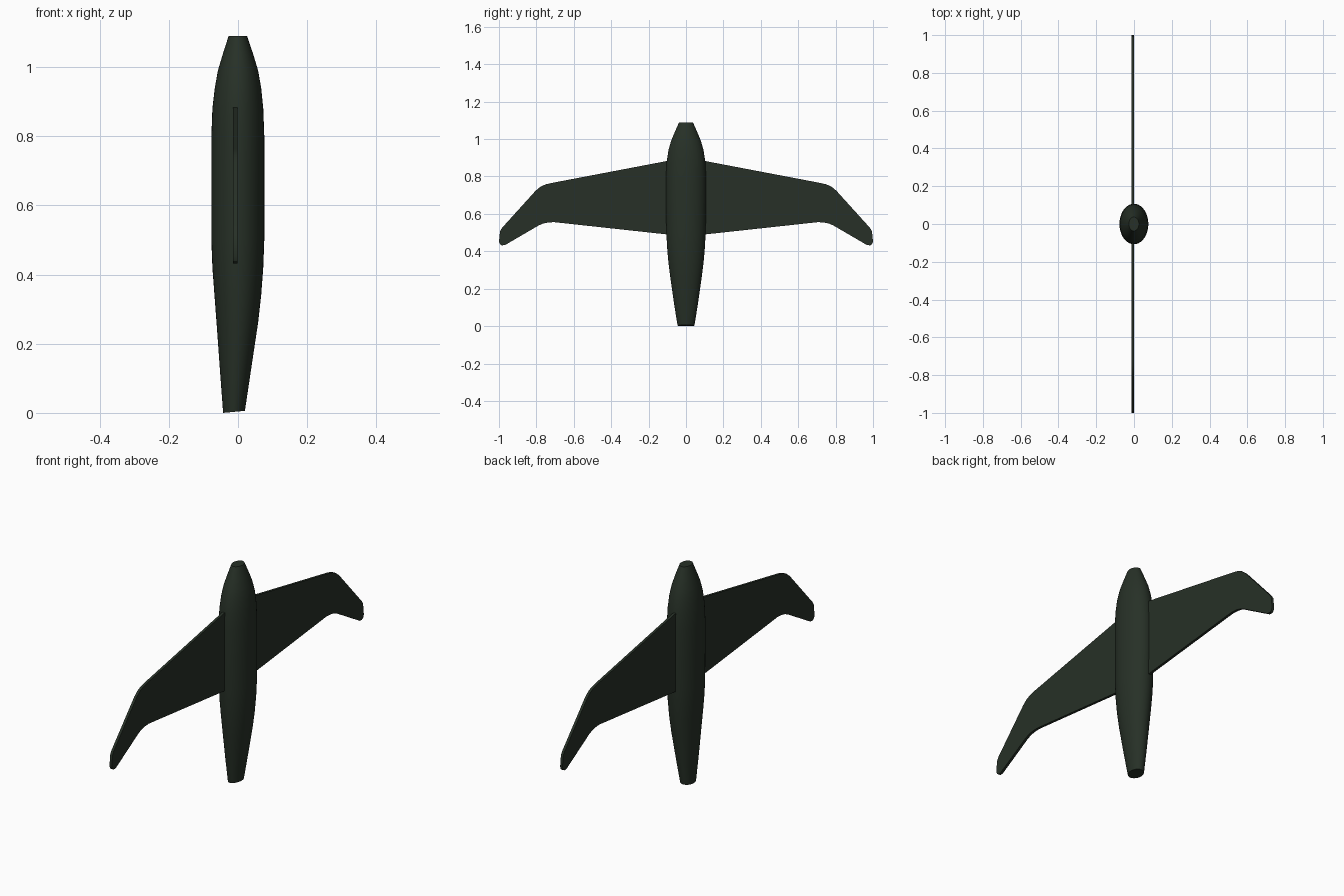
import bpy, bmesh, math

if "Cube" in bpy.data.objects:
    bpy.data.objects.remove(bpy.data.objects["Cube"])

green = bpy.data.materials.new("dark green")
green.diffuse_color = (0.020, 0.030, 0.020, 1)
green.use_nodes = True
green.node_tree.nodes["Principled BSDF"].inputs["Base Color"].default_value = green.diffuse_color


def finish(name, bm, angle):
    bmesh.ops.recalc_face_normals(bm, faces=bm.faces)
    me = bpy.data.meshes.new(name)
    bm.to_mesh(me)
    bm.free()
    me.materials.append(green)
    ob = bpy.data.objects.new(name, me)
    bpy.context.collection.objects.link(ob)
    bpy.ops.object.select_all(action='DESELECT')
    ob.select_set(True)
    bpy.context.view_layer.objects.active = ob
    bpy.ops.object.shade_smooth_by_angle(angle=math.radians(angle))
    return ob


# Fuselage: elliptical sections (z, x min, x max, y radius), nose up
sections = [
    (0.003, -0.043, 0.020, 0.045), (0.12, -0.052, 0.037, 0.064),
    (0.26, -0.062, 0.058, 0.084), (0.34, -0.068, 0.067, 0.094),
    (0.42, -0.074, 0.073, 0.101), (0.50, -0.077, 0.076, 0.105),
    (0.66, -0.077, 0.076, 0.107), (0.80, -0.077, 0.076, 0.107),
    (0.88, -0.074, 0.073, 0.103), (0.94, -0.067, 0.067, 0.094),
    (0.99, -0.058, 0.058, 0.080), (1.04, -0.043, 0.043, 0.059),
    (1.09, -0.027, 0.026, 0.037),
]
N = 40
bm = bmesh.new()
rings = []
for i, (z, x0, x1, ry) in enumerate(sections):
    cx, rx = (x0 + x1) / 2, (x1 - x0) / 2
    ring = []
    for k in range(N):
        a = 2 * math.pi * k / N
        tilt = 0.003 * math.cos(a) if i == 0 else 0  # slanted tail end
        ring.append(bm.verts.new((cx + rx * math.cos(a), ry * math.sin(a), z + tilt)))
    rings.append(ring)
for a, b in zip(rings, rings[1:]):
    for k in range(N):
        bm.faces.new((a[k], a[(k + 1) % N], b[(k + 1) % N], b[k]))
bm.faces.new(rings[0][::-1])
bm.faces.new(rings[-1])
finish("fuselage", bm, 40)

# Wings: thin extruded swept outline (y, z), mirrored to both sides
outline = [
    (0.09, 0.885), (0.72, 0.765), (0.75, 0.758), (0.777, 0.746), (0.803, 0.725),
    (0.984, 0.525), (0.994, 0.508), (1.0, 0.452), (0.995, 0.439), (0.985, 0.432),
    (0.968, 0.433), (0.79, 0.537), (0.765, 0.548), (0.738, 0.554), (0.706, 0.556),
    (0.09, 0.489),
]
for name, side in (("right_wing", 1), ("left_wing", -1)):
    bm = bmesh.new()
    face = bm.faces.new([bm.verts.new((-0.014, side * y, z)) for y, z in outline])
    new = bmesh.ops.extrude_face_region(bm, geom=[face])["geom"]
    moved = [g for g in new if isinstance(g, bmesh.types.BMVert)]
    bmesh.ops.translate(bm, verts=moved, vec=(0.013, 0, 0))
    finish(name, bm, 30)
